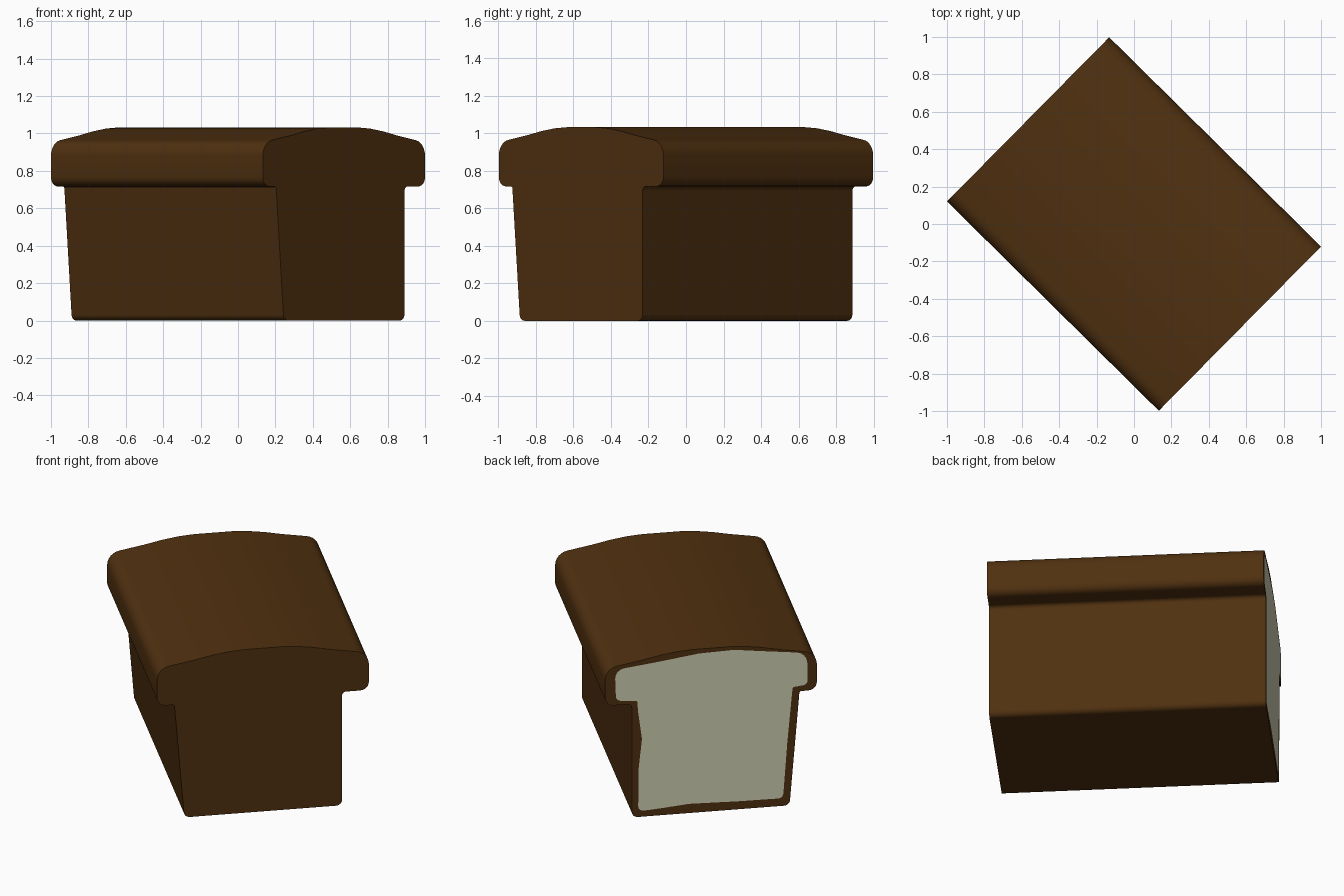
import bpy, bmesh, math
from mathutils import Vector, Matrix

if "Cube" in bpy.data.objects:
    bpy.data.objects.remove(bpy.data.objects["Cube"])


def material(name, rgb):
    m = bpy.data.materials.new(name)
    m.diffuse_color = (*rgb, 1)
    m.use_nodes = True
    m.node_tree.nodes["Principled BSDF"].inputs["Base Color"].default_value = m.diffuse_color
    return m


def rounded(points, steps=6):
    """Closed outline from (u, z, radius) corners."""
    out = []
    n = len(points)
    for i, (u, z, r) in enumerate(points):
        p = Vector((u, z))
        if r == 0:
            out.append(p)
            continue
        a = Vector(points[i - 1][:2]) - p
        b = Vector(points[(i + 1) % n][:2]) - p
        half = a.angle(b) / 2
        d = r / math.tan(half)
        a.normalize()
        b.normalize()
        c = p + (a + b).normalized() * (r / math.sin(half))
        s, e = p + a * d - c, p + b * d - c
        sweep = s.angle_signed(e)
        for k in range(steps + 1):
            t = -sweep * k / steps
            out.append(c + Vector((s.x * math.cos(t) - s.y * math.sin(t),
                                   s.x * math.sin(t) + s.y * math.cos(t))))
    return out


HALF = 0.796

# Loaf cross-section, anticlockwise: tapered left wall, upright right wall
loaf_profile = rounded([
    (-0.458, 0, 0.035), (0.461, 0, 0.035), (0.461, 0.717, 0.025), (0.617, 0.717, 0.05),
    (0.617, 0.952, 0.085), (0.40, 0.99, 0), (0.30, 1.011, 0), (0.20, 1.026, 0), (0.11, 1.032, 0),
    (-0.11, 1.032, 0), (-0.20, 1.026, 0), (-0.30, 1.011, 0), (-0.40, 0.99, 0),
    (-0.617, 0.952, 0.085), (-0.617, 0.717, 0.05), (-0.516, 0.717, 0.012)])

# Slightly uneven outline of the cut crumb
crumb_profile = rounded([
    (-0.42, 0.048, 0.03), (-0.167, 0.05, 0), (0.126, 0.058, 0), (0.30, 0.043, 0),
    (0.424, 0.035, 0.03), (0.422, 0.30, 0), (0.402, 0.49, 0), (0.424, 0.66, 0),
    (0.430, 0.735, 0.01), (0.553, 0.745, 0.03), (0.56, 0.94, 0.06), (0.30, 0.972, 0),
    (0.07, 1.004, 0), (-0.137, 1.01, 0), (-0.284, 0.99, 0),
    (-0.56, 0.955, 0.07), (-0.564, 0.755, 0.03), (-0.476, 0.745, 0.01), (-0.445, 0.40, 0)], 4)

bm = bmesh.new()
front = [bm.verts.new((u, -HALF, z)) for u, z in loaf_profile]
back = [bm.verts.new((u, HALF, z)) for u, z in loaf_profile]
inner = [bm.verts.new((u, HALF, z)) for u, z in crumb_profile]

# Crust walls and the closed end
bm.faces.new(front)
n = len(front)
for i in range(n):
    j = (i + 1) % n
    bm.faces.new((front[i], back[i], back[j], front[j]))

# Cut end: crust rim around a pale crumb face
loops = []
for ring in (back, inner):
    for i in range(len(ring)):
        pair = (ring[i - 1], ring[i])
        loops.append(bm.edges.get(pair) or bm.edges.new(pair))
bmesh.ops.triangle_fill(bm, edges=loops, use_beauty=True)
crumb = bm.faces.new(inner)
crumb.material_index = 1
bmesh.ops.recalc_face_normals(bm, faces=bm.faces)

mesh = bpy.data.meshes.new("bread_loaf")
bm.to_mesh(mesh)
bm.free()
mesh.materials.append(material("crust brown", (0.080, 0.030, 0.005)))
mesh.materials.append(material("crumb cream", (0.65, 0.65, 0.46)))
mesh.transform(Matrix.Rotation(math.radians(45.35), 4, 'Z'))

loaf = bpy.data.objects.new("bread_loaf", mesh)
bpy.context.collection.objects.link(loaf)
bpy.context.view_layer.objects.active = loaf
loaf.select_set(True)
bpy.ops.object.shade_smooth_by_angle(angle=math.radians(50))
